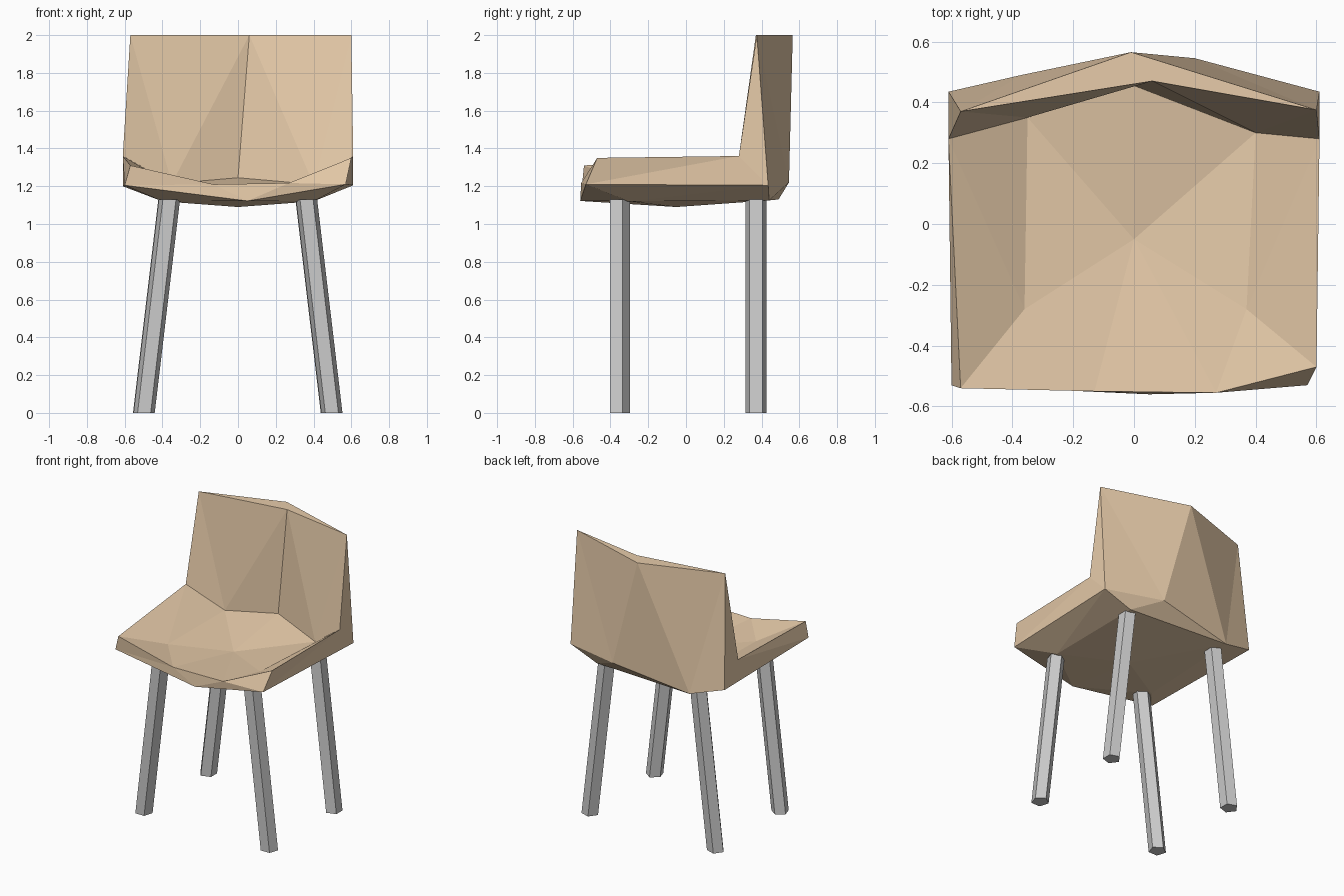
import bpy, bmesh, math
from mathutils import Vector

if "Cube" in bpy.data.objects:
    bpy.data.objects.remove(bpy.data.objects["Cube"])

tan = bpy.data.materials.new("tan_shell")
tan.diffuse_color = (0.80, 0.60, 0.40, 1)
tan.use_nodes = True
tan.node_tree.nodes["Principled BSDF"].inputs["Base Color"].default_value = tan.diffuse_color


def finish(bm, name, material=None):
    bmesh.ops.recalc_face_normals(bm, faces=bm.faces)
    mesh = bpy.data.meshes.new(name)
    bm.to_mesh(mesh)
    bm.free()
    if material:
        mesh.materials.append(material)
    obj = bpy.data.objects.new(name, mesh)
    bpy.context.collection.objects.link(obj)
    return obj


bm = bmesh.new()


def row(*points):
    return [bm.verts.new(p) for p in points]


def face(*verts):
    verts = list(dict.fromkeys(verts))
    if len(verts) > 2:
        bm.faces.new(verts)


def fan(centre, ring):
    for a, b in zip(ring, ring[1:] + ring[:1]):
        face(centre, a, b)


def bridge(a, b):
    """Triangles between two polylines, always taking the shorter diagonal."""
    i = j = 0
    while i < len(a) - 1 or j < len(b) - 1:
        step_a = (a[i + 1].co - b[j].co).length if i < len(a) - 1 else 99
        step_b = (a[i].co - b[j + 1].co).length if j < len(b) - 1 else 99
        if step_a < step_b:
            face(a[i], a[i + 1], b[j])
            i += 1
        else:
            face(a[i], b[j + 1], b[j])
            j += 1


# Outline rows of the shell, each left to right
top = row((-.57, .37, 2), (.06, .47, 2), (.60, .375, 2))
top_rear, = row((-.01, .565, 2))
crease = row((-.61, .28, 1.36), (-.35, .35, 1.215), (0, .455, 1.245),
             (.40, .30, 1.21), (.61, .28, 1.36))
lip = row((-.57, -.54, 1.31), (-.13, -.55, 1.21), (.27, -.555, 1.217), (.60, -.47, 1.35))
lower_lip = row((-.60, -.53, 1.205), (.05, -.56, 1.122), (.57, -.53, 1.21))
rear = row((-.61, .435, 1.20), (-.37, .49, 1.13), (.20, .545, 1.22), (.61, .435, 1.205))
dish = row((-.36, -.28, 1.21), (.37, -.28, 1.21))
under = row((-.40, -.30, 1.12), (.40, -.30, 1.12), (.40, .44, 1.125))
dish_mid, under_mid = row((0, -.05, 1.165), (0, -.05, 1.09))

# Backrest
bridge(top, crease)
bridge([top[0], top_rear, top[2]], rear)
face(top[0], top[1], top_rear)
face(top[1], top[2], top_rear)

# Sides
for e in (0, -1):
    face(top[e], crease[e], rear[e])
    bridge([crease[e], lip[e]], [rear[e], lower_lip[e]])

# Dished seat top
fan(dish_mid, [dish[0]] + crease[1:4] + [dish[1], lip[2], lip[1]])
bridge(crease[:2], [lip[0], dish[0]])
bridge(crease[3:], [dish[1], lip[3]])
face(lip[0], lip[1], dish[0])
face(lip[2], lip[3], dish[1])

# Front edge and underside
bridge(lip, lower_lip)
fan(under_mid, [under[0], rear[1], under[2], under[1], lower_lip[1]])
bridge(rear[:2], [lower_lip[0], under[0]])
bridge([rear[3], under[2]], [lower_lip[2], under[1]])
face(lower_lip[0], lower_lip[1], under[0])
face(lower_lip[1], lower_lip[2], under[1])
face(rear[1], rear[2], under[2])
face(rear[2], rear[3], under[2])
finish(bm, "seat_shell", tan)

# Splayed five-sided legs
for label, y, turn in (("front", -.355, 90), ("rear", .37, 180)):
    for side, s in (("left", -1), ("right", 1)):
        bm = bmesh.new()
        rings = []
        for x, z in ((.497, 0), (.363, 1.13)):
            angles = [math.radians(turn + 72 * k) for k in range(5)]
            rings.append(row(*[(s * x + .059 * math.cos(a), y + .059 * math.sin(a), z)
                               for a in angles]))
        for k in range(5):
            n = (k + 1) % 5
            face(rings[0][k], rings[0][n], rings[1][n], rings[1][k])
        face(*rings[0])
        face(*rings[1])
        finish(bm, f"{label}_{side}_leg")
